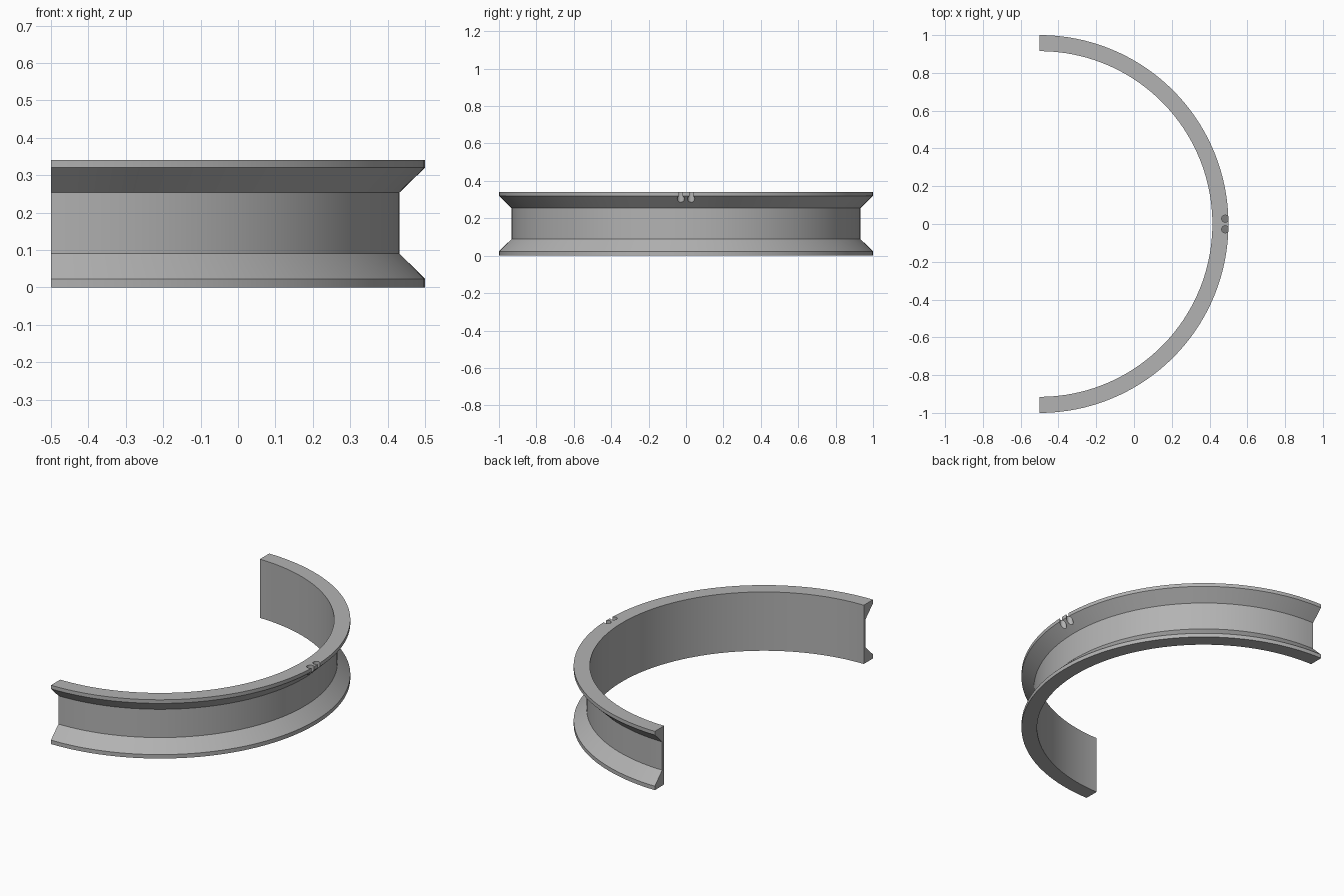
import bpy, bmesh, math

if "Cube" in bpy.data.objects:
    bpy.data.objects.remove(bpy.data.objects["Cube"])

CENTRE_X = -0.5
SEGMENTS = 80

grey = bpy.data.materials.new("plain grey")
grey.diffuse_color = (0.45, 0.45, 0.45, 1)
grey.use_nodes = True
grey.node_tree.nodes["Principled BSDF"].inputs["Base Color"].default_value = grey.diffuse_color

# Channel cross-section: (radius, height)
profile = [(0.915, 0), (1, 0), (1, 0.023), (0.932, 0.09),
           (0.932, 0.254), (1, 0.32), (1, 0.341), (0.915, 0.341)]

# Half ring: sweep the cross-section through 180 degrees and cap both ends
bm = bmesh.new()
rings = []
for i in range(SEGMENTS + 1):
    a = -math.pi / 2 + math.pi * i / SEGMENTS
    rings.append([bm.verts.new((CENTRE_X + r * math.cos(a), r * math.sin(a), z))
                  for r, z in profile])
n = len(profile)
for lower, upper in zip(rings, rings[1:]):
    for j in range(n):
        k = (j + 1) % n
        bm.faces.new((lower[j], upper[j], upper[k], lower[k]))
bm.faces.new(rings[0])
bm.faces.new(rings[-1][::-1])
bmesh.ops.recalc_face_normals(bm, faces=bm.faces)
mesh = bpy.data.meshes.new("half_ring")
bm.to_mesh(mesh)
bm.free()
ring = bpy.data.objects.new("half_ring", mesh)
bpy.context.collection.objects.link(ring)
mesh.materials.append(grey)

# Two round notches through the upper lip
for side in (-1, 1):
    bpy.ops.mesh.primitive_cylinder_add(vertices=32, radius=0.019, depth=0.2,
                                        location=(CENTRE_X + 0.983, side * 0.028, 0.34))
    cutter = bpy.context.object
    cutter.name = "notch_cutter"
    cutter.data.materials.append(grey)
    cut = ring.modifiers.new("notch", 'BOOLEAN')
    cut.operation = 'DIFFERENCE'
    cut.solver = 'EXACT'
    cut.object = cutter
    bpy.ops.object.select_all(action='DESELECT')
    ring.select_set(True)
    bpy.context.view_layer.objects.active = ring
    bpy.ops.object.modifier_apply(modifier=cut.name)
    bpy.data.objects.remove(cutter)

# Smooth curved walls with crisp edges
bpy.ops.object.shade_smooth_by_angle(angle=math.radians(30))
